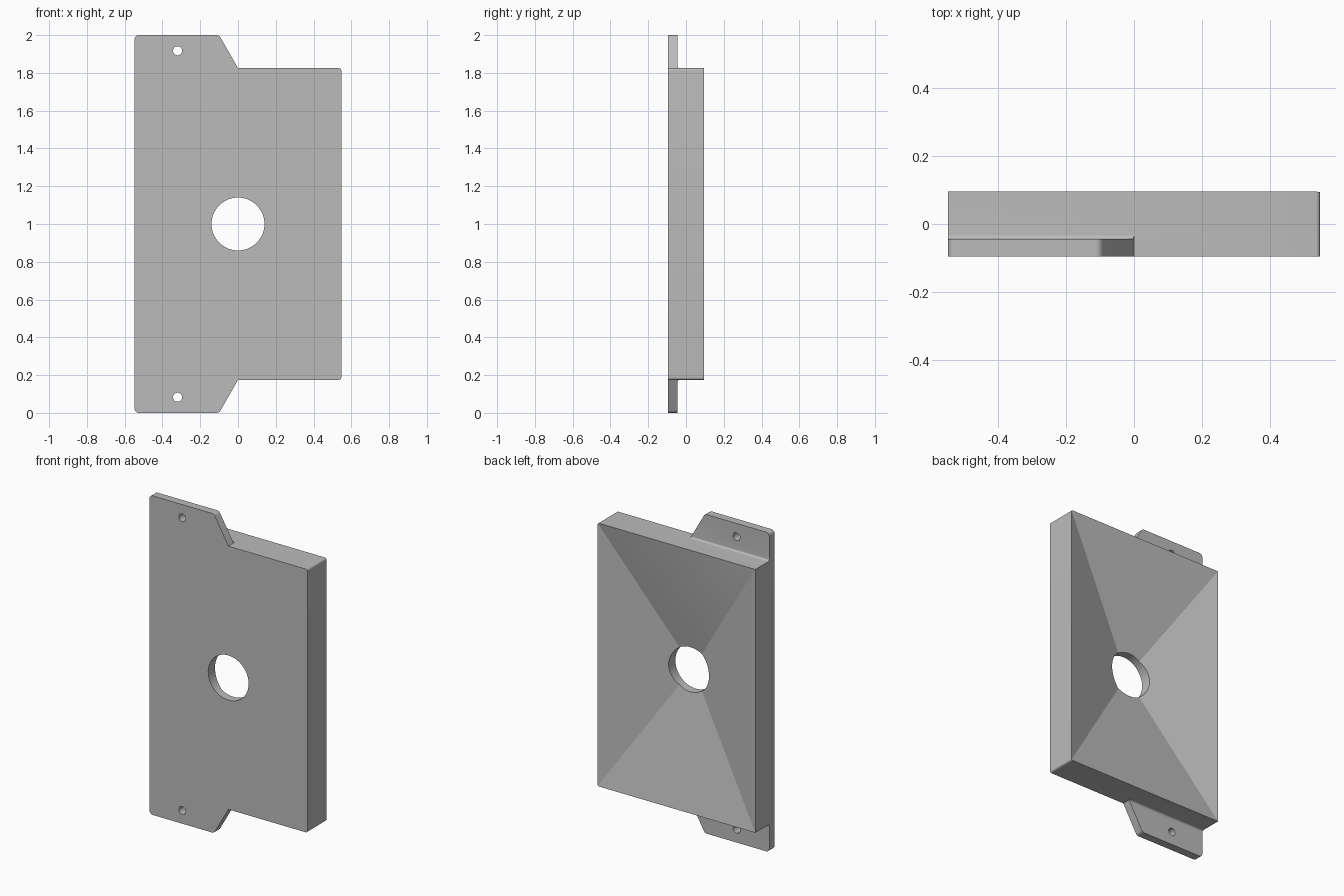
import bpy, bmesh, math
from mathutils import Vector

if "Cube" in bpy.data.objects:
    bpy.data.objects.remove(bpy.data.objects["Cube"])

W, FRONT, BACK = 0.547, -0.095, 0.095      # half width, depth limits
TOP, FLANGE_Y, APEX_Y = 0.825, -0.044, -0.07   # half body height, flange back, funnel tip

grey = bpy.data.materials.new("plain grey")
grey.use_nodes = True
grey.diffuse_color = (0.5, 0.5, 0.5, 1)
grey.node_tree.nodes["Principled BSDF"].inputs["Base Color"].default_value = (0.5, 0.5, 0.5, 1)


def rounded(corners, steps=8):
    """Outline with each (a, b, radius) corner replaced by an arc-like curve."""
    out = []
    for i, (a, b, r) in enumerate(corners):
        p = Vector((a, b))
        if r == 0:
            out.append(p)
            continue
        u = (Vector(corners[i - 1][:2]) - p).normalized()
        v = (Vector(corners[(i + 1) % len(corners)][:2]) - p).normalized()
        half = u.angle(v) / 2
        centre = p + (u + v).normalized() * (r / math.sin(half))
        start = p + u * (r / math.tan(half)) - centre
        end = p + v * (r / math.tan(half)) - centre
        sweep = start.angle(end)
        for k in range(steps + 1):
            t = k / steps
            out.append(centre + (start * math.sin((1 - t) * sweep)
                                 + end * math.sin(t * sweep)) / math.sin(sweep))
    return out


def solid(name, lower, upper):
    """Closed solid lofted between two matching loops of points."""
    bm = bmesh.new()
    a = [bm.verts.new(p) for p in lower]
    b = [bm.verts.new(p) for p in upper]
    bm.faces.new(a)
    bm.faces.new(b)
    for i in range(len(a)):
        j = (i + 1) % len(a)
        bm.faces.new((a[i], a[j], b[j], b[i]))
    bmesh.ops.recalc_face_normals(bm, faces=bm.faces)
    mesh = bpy.data.meshes.new(name)
    bm.to_mesh(mesh)
    bm.free()
    ob = bpy.data.objects.new(name, mesh)
    bpy.context.collection.objects.link(ob)
    return ob


def hole_cutter(name, x, z, r, n):
    ring = [(x + r * math.cos(2 * math.pi * k / n), z + r * math.sin(2 * math.pi * k / n))
            for k in range(n)]
    return solid(name, [(a, -0.3, b) for a, b in ring], [(a, 0.3, b) for a, b in ring])


# Plate outline: body on the left, with a flange above and below on the right
upper = [(W, TOP, 0.012), (0, TOP, 0), (-0.1, 1, 0.025), (-W, 1, 0.022)]
lower = [(x, -z, r) for x, z, r in reversed(upper)]
outline = [(p.x, p.y + 1) for p in rounded(upper + lower)]
plate = solid("funnel_plate", [(x, FRONT, z) for x, z in outline],
              [(x, BACK, z) for x, z in outline])
plate.data.materials.append(grey)

cutters = []
# Space behind each flange, with a small fillet where it meets the body
section = rounded([(FLANGE_Y, TOP, 0.012), (0.3, TOP, 0), (0.3, 1.2, 0), (FLANGE_Y, 1.2, 0)])
for side in (1, -1):
    cutters.append(solid("flange_cutter", [(-0.8, p.x, 1 + side * p.y) for p in section],
                         [(0, p.x, 1 + side * p.y) for p in section]))
    cutters.append(hole_cutter("screw_hole_cutter", -0.32, 1 + side * 0.917, 0.024, 40))

# Four-sided funnel sunk into the back
grow = 1.3
rim_y = APEX_Y + (BACK - APEX_Y) * grow
bm = bmesh.new()
tip = bm.verts.new((0, APEX_Y, 1))
rim = [bm.verts.new((sx * W * grow, rim_y, 1 + sz * TOP * grow))
       for sx, sz in ((1, 1), (-1, 1), (-1, -1), (1, -1))]
bm.faces.new(rim)
for i in range(4):
    bm.faces.new((tip, rim[i], rim[(i + 1) % 4]))
bmesh.ops.recalc_face_normals(bm, faces=bm.faces)
mesh = bpy.data.meshes.new("funnel_cutter")
bm.to_mesh(mesh)
bm.free()
funnel = bpy.data.objects.new("funnel_cutter", mesh)
bpy.context.collection.objects.link(funnel)
cutters.append(funnel)

# Central opening
cutters.append(hole_cutter("opening_cutter", 0, 1, 0.14, 72))

for c in cutters:
    c.hide_render = True
    mod = plate.modifiers.new(c.name, "BOOLEAN")
    mod.operation = "DIFFERENCE"
    mod.solver = "EXACT"
    mod.object = c

# Bake the cuts and remove the cutters
graph = bpy.context.evaluated_depsgraph_get()
baked = bpy.data.meshes.new_from_object(plate.evaluated_get(graph))
plate.modifiers.clear()
plate.data = baked
for c in cutters:
    bpy.data.objects.remove(c)
baked.materials.clear()
baked.materials.append(grey)
for poly in baked.polygons:
    poly.material_index = 0

bpy.ops.object.select_all(action="DESELECT")
plate.select_set(True)
bpy.context.view_layer.objects.active = plate
bpy.ops.object.shade_smooth_by_angle(angle=math.radians(12))
